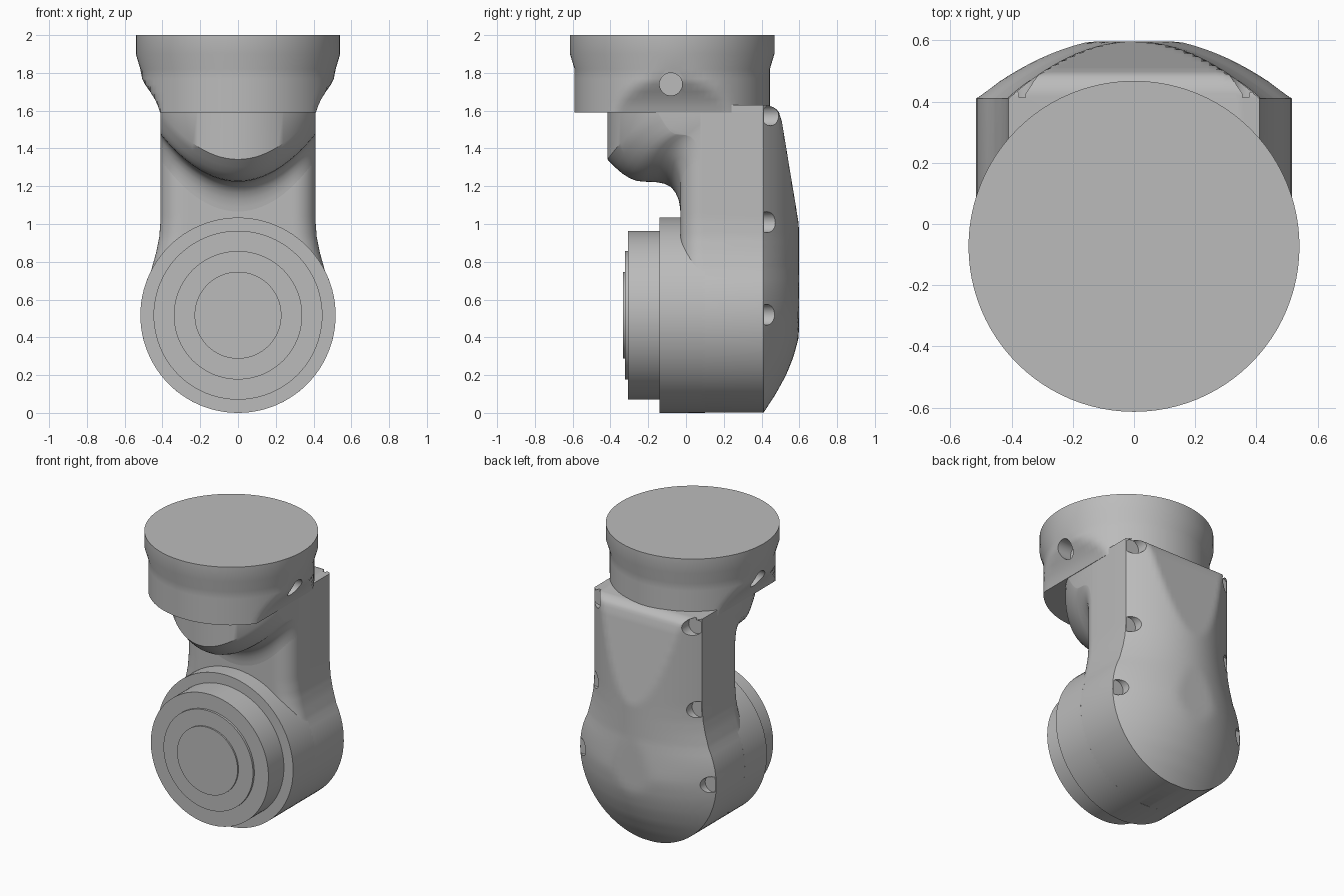
import bpy, bmesh, math
from mathutils import Matrix, Vector

if "Cube" in bpy.data.objects:
    bpy.data.objects.remove(bpy.data.objects["Cube"])

grey = bpy.data.materials.new("light_grey")
grey.use_nodes = True
grey.diffuse_color = (0.5, 0.5, 0.5, 1)
grey.node_tree.nodes["Principled BSDF"].inputs["Base Color"].default_value = (0.5, 0.5, 0.5, 1)

JOINT_R = 0.517   # radius and centre height of the horizontal joint
NECK_W = 0.41     # half width of the upright


def lerp(points, v):
    """Piecewise linear value from (key, value) points."""
    if v <= points[0][0]:
        return points[0][1]
    for (a, fa), (b, fb) in zip(points, points[1:]):
        if v <= b:
            return fa + (fb - fa) * (v - a) / (b - a)
    return points[-1][1]


def finish(name, bm):
    bmesh.ops.recalc_face_normals(bm, faces=bm.faces)
    mesh = bpy.data.meshes.new(name)
    bm.to_mesh(mesh)
    bm.free()
    mesh.materials.append(grey)
    obj = bpy.data.objects.new(name, mesh)
    bpy.context.collection.objects.link(obj)
    return obj


def loft(name, rings):
    """Closed skin through rings with equal point counts, capped at both ends."""
    bm = bmesh.new()
    rows = [[bm.verts.new(p) for p in ring] for ring in rings]
    n = len(rows[0])
    for a, b in zip(rows, rows[1:]):
        for i in range(n):
            j = (i + 1) % n
            bm.faces.new((a[i], a[j], b[j], b[i]))
    bm.faces.new(rows[0])
    bm.faces.new(rows[-1])
    return finish(name, bm)


def cylinder(name, radius, start, end, axis, segments=72):
    bm = bmesh.new()
    a, b = Vector(start), Vector(end)
    turn = Matrix.Rotation(math.pi / 2, 4, axis)
    bmesh.ops.create_cone(bm, cap_ends=True, segments=segments, radius1=radius,
                          radius2=radius, depth=(b - a).length,
                          matrix=Matrix.Translation((a + b) / 2) @ turn)
    return finish(name, bm)


def select(obj):
    bpy.ops.object.select_all(action='DESELECT')
    obj.select_set(True)
    bpy.context.view_layer.objects.active = obj


def smooth(obj):
    select(obj)
    bpy.ops.object.shade_smooth_by_angle(angle=math.radians(32))


def cut(obj, cutter):
    cutter.hide_render = True
    select(obj)
    mod = obj.modifiers.new("cut", 'BOOLEAN')
    mod.operation, mod.solver, mod.object = 'DIFFERENCE', 'EXACT', cutter
    bpy.ops.object.modifier_apply(modifier=mod.name)
    bpy.data.objects.remove(cutter)


# Outline rules shared by the upright, cover and neck
SIDE = [(0.75, 0.461), (0.85, 0.433), (0.93, 0.417), (1.02, NECK_W)]
RIDGE = [(0, 0.41), (0.1, 0.475), (0.2, 0.53), (0.3, 0.57), (0.4, 0.597),
         (0.52, 0.614), (0.65, 0.606), (0.78, 0.597), (1.0, 0.597)]


def half_width(z):
    if z < 0.75:
        return math.sqrt(max(JOINT_R ** 2 - (z - JOINT_R) ** 2, 1e-6))
    return lerp(SIDE, z)


def upright_front(x, w):
    r = min(0.12, w)
    t = max(0, abs(x) - (w - r)) / r
    return -0.03 + r * (1 - math.sqrt(max(0, 1 - t * t)))


def cover_back(x, w, z):
    arc = 0.41 + (lerp(RIDGE, z) - 0.41) * (1 - (x / w) ** 2)
    plane = 0.597 - max(0, z - 1.0) * 0.165
    rim = 0.41 + 0.088 * math.sqrt(max(0, 1 - (max(0, z - 1.57) / 0.06) ** 2))
    return min(arc, plane, rim if z > 1.57 else 1)


# Upright with domed back cover
steps = 40
fractions = [-math.cos(math.pi * i / steps) for i in range(steps + 1)]
levels = [0.002 + 0.75 * (1 - math.cos(math.pi / 2 * i / 28)) for i in range(28)]
levels += [0.752 + 0.82 * i / 32 for i in range(33)]
levels += [1.59, 1.605, 1.618, 1.626, 1.629]
rings = []
for z in levels:
    w = half_width(z)
    front = [(w * t, upright_front(w * t, w), z) for t in fractions]
    back = [(w * t, cover_back(w * t, w, z), z) for t in reversed(fractions)]
    rings.append(front + back)
upright = loft("upright_and_back_cover", rings)

# Screw pockets along the cover edges
for x, z in ((0.365, 1.575), (0.39, 1.01), (0.49, 0.52)):
    for side in (-1, 1):
        cut(upright, cylinder("pocket_cutter", 0.055, (side * x, 0.413, z),
                              (side * x, 0.8, z), 'X', 32))
smooth(upright)

# Scooped neck that joins the upright to the head
SCOOP = [(0, 1.04), (0.01, 1.09), (0.03, 1.13), (0.07, 1.165), (0.13, 1.195),
         (0.22, 1.213), (0.34, 1.222), (0.5, 1.224), (0.6, 1.228), (0.7, 1.243),
         (0.8, 1.268), (0.9, 1.302), (1, 1.342)]
sections = []
for t in fractions:
    x = 0.409 * t
    lift = 0.25 * t * t
    near = upright_front(x, NECK_W) + 0.002
    far = 0.03 - math.sqrt(0.446 ** 2 - x * x)
    section = [(x, 0.2, 1.04 + lift)]
    section += [(x, near + (far - near) * f, z + lift) for f, z in SCOOP]
    section += [(x, far, 1.62), (x, 0.2, 1.62)]
    sections.append(section)
smooth(loft("scooped_neck", sections))

# Round head, pinched at the sides towards the neck: height, radius, side limit
HEAD = [(1.59, 0.517, 0.412), (1.62, 0.517, 0.422), (1.66, 0.517, 0.44),
        (1.7, 0.517, 0.465), (1.74, 0.517, 0.493), (1.77, 0.517, 0.508),
        (1.82, 0.517, 0.6), (1.9, 0.541, 0.6), (2.0, 0.541, 0.6)]
rings = []
for z, r, limit in HEAD:
    ring = []
    for i in range(96):
        a = 2 * math.pi * i / 96
        x = max(-limit, min(limit, r * math.cos(a)))
        ring.append((x, -0.073 + r * math.sin(a), z))
    rings.append(ring)
head = loft("round_head", rings)
for side in (-1, 1):
    cut(head, cylinder("hole_cutter", 0.06, (side * 0.4, -0.08, 1.74),
                       (side * 0.7, -0.08, 1.74), 'Y', 32))
smooth(head)

# Stepped joint discs on the front
for name, r, y in (("joint_housing", JOINT_R, -0.14), ("joint_flange", 0.447, -0.308),
                   ("joint_ring", 0.34, -0.323), ("joint_cap", 0.23, -0.333)):
    smooth(cylinder(name, r, (0, y, JOINT_R), (0, 0.1, JOINT_R), 'X', 96))
